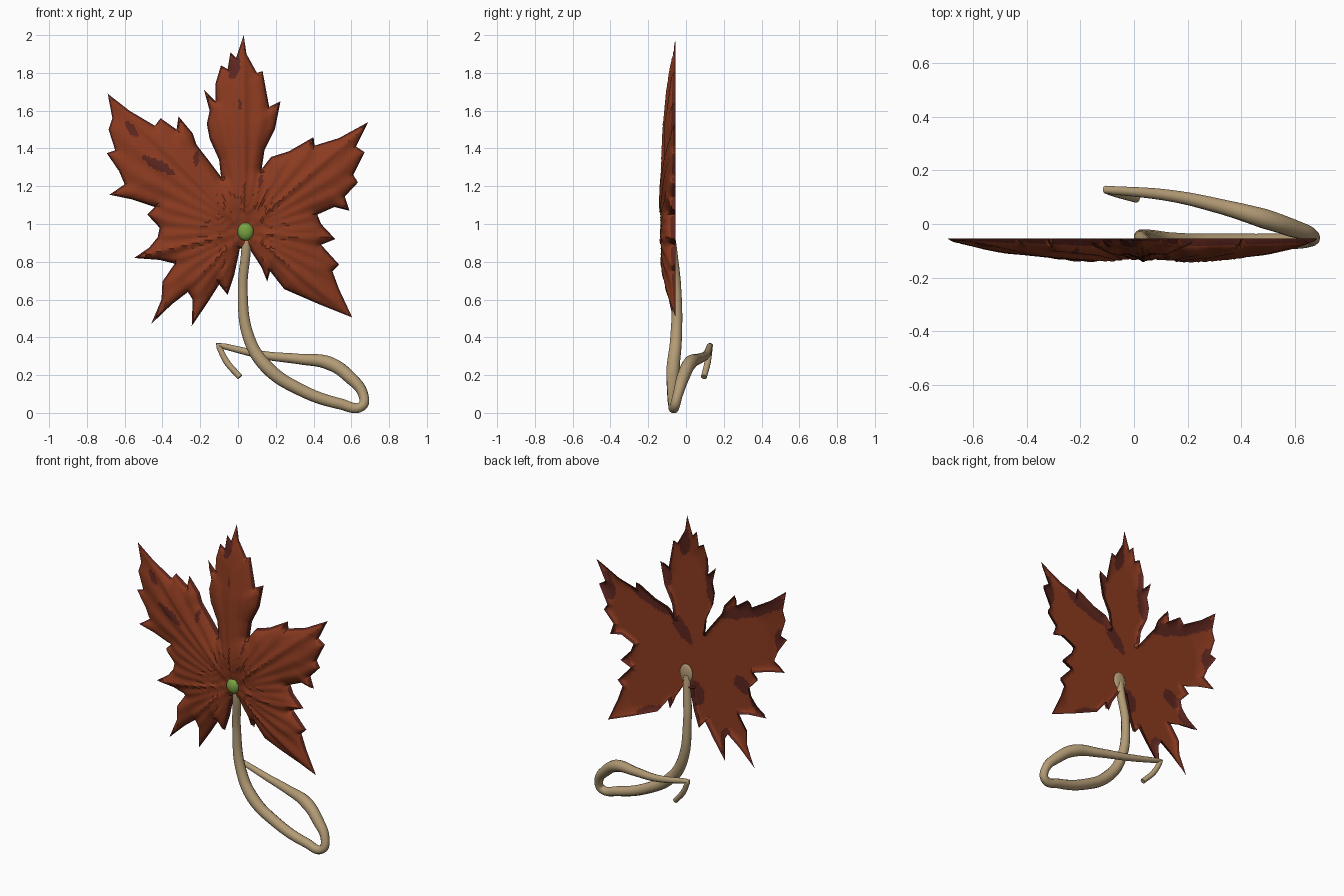
import bpy, math
from mathutils import Vector
from mathutils.geometry import delaunay_2d_cdt

cube = bpy.data.objects.get("Cube")
if cube:
    bpy.data.objects.remove(cube, do_unlink=True)


def material(name, rgb):
    mat = bpy.data.materials.new(name)
    mat.use_nodes = True
    colour = (*rgb, 1)
    mat.diffuse_color = colour
    mat.node_tree.nodes["Principled BSDF"].inputs["Base Color"].default_value = colour
    return mat


RUST = material("rust red", (.26, .043, .014))
MAROON = material("dark maroon", (.11, .019, .013))
TAN = material("tan stem", (.45, .33, .18))
GREEN = material("bud green", (.19, .36, .055))

# Leaf outline, lobe by lobe, counter-clockwise from the top tip (x, z)
top_left_edge = [(.03, 2), (-.01, 1.88), (-.04, 1.91), (-.055, 1.82), (-.09, 1.84),
                 (-.12, 1.74), (-.12, 1.65), (-.18, 1.71), (-.15, 1.6), (-.165, 1.53),
                 (-.15, 1.45), (-.1, 1.34), (-.09, 1.25)]
upper_left_lobe = [(-.15, 1.33), (-.22, 1.42), (-.24, 1.48), (-.315, 1.57), (-.325, 1.5),
                   (-.41, 1.56), (-.44, 1.52), (-.575, 1.6), (-.69, 1.69), (-.665, 1.56),
                   (-.685, 1.5), (-.65, 1.39), (-.695, 1.375), (-.63, 1.28), (-.6, 1.21),
                   (-.68, 1.155), (-.56, 1.13), (-.44, 1.09), (-.48, 1.05), (-.415, .98)]
lower_left_lobe = [(-.425, .93), (-.47, .875), (-.55, .82), (-.415, .81), (-.335, .79),
                   (-.4, .695), (-.405, .6), (-.46, .47), (-.35, .575), (-.265, .64),
                   (-.24, .6), (-.245, .46), (-.16, .585), (-.1, .68), (-.055, .625),
                   (-.02, .73), (.01, .87)]
lower_right_lobe = [(.06, .87), (.125, .77), (.155, .695), (.17, .75), (.245, .655),
                    (.43, .575), (.605, .505), (.535, .655), (.5, .75), (.535, .785),
                    (.44, .89), (.515, .92), (.44, 1), (.42, 1.05)]
upper_right_lobe = [(.51, 1.09), (.59, 1.07), (.565, 1.145), (.635, 1.22), (.61, 1.26),
                    (.67, 1.38), (.625, 1.41), (.69, 1.54), (.535, 1.455), (.405, 1.415),
                    (.4, 1.46), (.27, 1.385), (.175, 1.355), (.125, 1.29)]
top_right_edge = [(.14, 1.39), (.195, 1.5), (.225, 1.65), (.165, 1.62), (.13, 1.81),
                  (.1, 1.8), (.045, 1.9)]
outline = [Vector(p) for p in top_left_edge + upper_left_lobe + lower_left_lobe
           + lower_right_lobe + upper_right_lobe + top_right_edge]
sides = list(zip(outline, outline[1:] + outline[:1]))

CENTRE = Vector((.04, .96))
TIPS = [Vector(p) for p in [(.03, 2), (-.69, 1.69), (-.55, .82), (-.46, .47),
                            (.605, .505), (.53, .92), (.69, 1.54)]]
RIM_Y = -.055
STEP = .015


def rim_distance(p):
    best = 9
    for a, b in sides:
        e = b - a
        t = max(0, min(1, (p - a).dot(e) / e.length_squared))
        best = min(best, (a + e * t - p).length)
    return best


def inside(p):
    hit = False
    for a, b in sides:
        if (a.y > p.y) != (b.y > p.y):
            if p.x < a.x + (p.y - a.y) / (b.y - a.y) * (b.x - a.x):
                hit = not hit
    return hit


def bulge(p, d):
    """Cupped blade: steep rim, thinning to the tips, dipping at the stalk."""
    q = p - CENTRE
    r = max(q.length, 1e-4)
    reach = .88 + .2 * q.y / r
    taper = max(.15, 1 - (r / reach) ** 2)
    steep = 1 - math.exp(-d / .006)
    broad = 1 - math.exp(-d / .05)
    return taper * (.032 * steep + .053 * broad) - .035 * broad * math.exp(-(r / .12) ** 2)


def vein_relief(p, d):
    """Ribs to the lobe tips and a fan of fine folds between them."""
    q = p - CENTRE
    r = q.length
    rib = 0
    for tip in TIPS:
        axis = (tip - CENTRE).normalized()
        if q.dot(axis) > 0:
            across = q.x * axis.y - q.y * axis.x
            rib = max(rib, .007 * math.exp(-(across / .013) ** 2))
    fold = .004 * math.sin(math.atan2(q.y, q.x) * 36) * min(1, r / .1)
    return (rib + fold) * min(1, d / .05)


# Sample the rim, an inset ring and a triangular grid within
points, ring = [], []
for a, b in sides:
    n = max(1, round((b - a).length / STEP))
    normal = Vector((a.y - b.y, b.x - a.x)).normalized()
    for i in range(n):
        p = a.lerp(b, i / n)
        points.append(p)
        ring.append(p + normal * .009)
count = len(points)
edges = [(i, (i + 1) % count) for i in range(count)]
points += [p for p in ring if inside(p) and rim_distance(p) > .007]
for row in range(int(1.6 / STEP)):
    for col in range(int(1.5 / STEP)):
        p = Vector((-.72 + (col + row % 2 / 2) * STEP, .45 + row * STEP))
        if inside(p) and rim_distance(p) > .016:
            points.append(p)
flat, _, tris, *_ = delaunay_2d_cdt(points, edges, [], 1, 1e-5)

# Cupped front sheet and shallow flat-bottomed back sheet share the rim
verts, back_index = [], []
depth = [rim_distance(p) for p in flat]
heights = [bulge(p, d) for p, d in zip(flat, depth)]
for p, d, h in zip(flat, depth, heights):
    verts.append((p.x, RIM_Y - h - vein_relief(p, d), p.y))
for i, (p, d, h) in enumerate(zip(flat, depth, heights)):
    if d < 1e-4:
        back_index.append(i)
    else:
        back_index.append(len(verts))
        verts.append((p.x, RIM_Y - min(.6 * h, .022), p.y))
faces = [tuple(t) for t in tris] + [tuple(back_index[i] for i in reversed(t)) for t in tris]
mesh = bpy.data.meshes.new("leaf_blade")
mesh.from_pydata(verts, [], faces)
mesh.materials.append(RUST)
mesh.materials.append(MAROON)

# Dark blotches: (x, z, half length, half width, tilt)
front_spots = [(-.56, 1.5, .055, .02, -.9), (-.42, 1.31, .09, .025, -.5),
               (-.22, 1.35, .04, .014, 1.5), (-.02, 1.83, .06, .03, 1.4),
               (.12, 1.23, .04, .012, 1.5), (.01, 1.63, .03, .009, 1.5)]
back_spots = [(.09, 1.24, .11, .045, .85), (-.02, .84, .08, .06, 1.2),
              (-.36, .98, .07, .05, .5), (-.24, .58, .09, .04, 1.5), (-.47, .87, .07, .04, .8),
              (-.45, 1.51, .27, .05, -.45), (-.64, 1.33, .1, .04, 1.5),
              (-.13, 1.6, .16, .04, 1.5), (.19, 1.58, .12, .03, 1.5), (.06, 1.82, .1, .04, 1.6),
              (.62, 1.38, .1, .05, 1.3), (.3, 1.37, .18, .045, .35), (.5, .92, .06, .04, 1),
              (.3, .64, .12, .03, -.4)]


def spotted(p, spots):
    for x, z, long, wide, tilt in spots:
        dx, dz = p.x - x, p.z - z
        u = dx * math.cos(tilt) + dz * math.sin(tilt)
        v = dz * math.cos(tilt) - dx * math.sin(tilt)
        wobble = .2 * math.sin(dx * 60) * math.sin(dz * 50)
        if (u / long) ** 2 + (v / wide) ** 2 < 1 + wobble:
            return True
    return False


for face in mesh.polygons:
    front = face.index < len(tris)
    c = face.center
    on_rim = rim_distance(Vector((c.x, c.z))) < (.0065 if front else .01)
    face.material_index = int(on_rim or spotted(c, front_spots if front else back_spots))
leaf = bpy.data.objects.new("leaf_blade", mesh)
bpy.context.collection.objects.link(leaf)


def smooth(obj, degrees):
    bpy.ops.object.select_all(action="DESELECT")
    obj.select_set(True)
    bpy.context.view_layer.objects.active = obj
    bpy.ops.object.shade_smooth_by_angle(angle=math.radians(degrees))


smooth(leaf, 40)

# Looping stalk: (x, y, z, radius), with a sharp kink near its end
path = [(.045, -.08, .94, .022), (.043, -.073, .87, .026), (.025, -.05, .65, .026),
        (.06, -.053, .39, .032), (.155, -.068, .24, .036), (.325, -.068, .125, .033),
        (.54, -.065, .048, .03), (.655, -.06, .035, .026), (.665, -.045, .09, .026),
        (.59, -.015, .19, .034), (.485, .02, .262, .037), (.325, .065, .285, .028),
        (.14, .105, .305, .022), (-.105, .128, .36, .015), (-.06, .115, .27, .017),
        (.01, .095, .19, .016)]
curve = bpy.data.curves.new("stalk", "CURVE")
curve.dimensions = "3D"
curve.bevel_depth = 1
curve.bevel_resolution = 4
curve.resolution_u = 8
curve.use_fill_caps = True
spline = curve.splines.new("BEZIER")
spline.bezier_points.add(len(path) - 1)
for point, (x, y, z, radius) in zip(spline.bezier_points, path):
    point.co = (x, y, z)
    point.radius = radius
    point.handle_left_type = point.handle_right_type = "VECTOR" if x < -.1 else "AUTO"
curve.materials.append(TAN)
stalk = bpy.data.objects.new("stalk", curve)
bpy.context.collection.objects.link(stalk)
bpy.ops.object.select_all(action="DESELECT")
stalk.select_set(True)
bpy.context.view_layer.objects.active = stalk
bpy.ops.object.convert(target="MESH")
smooth(bpy.context.object, 60)


def ellipsoid(name, location, scale, mat):
    bpy.ops.mesh.primitive_uv_sphere_add(segments=20, ring_count=12, location=location)
    obj = bpy.context.object
    obj.name = name
    obj.scale = scale
    obj.data.materials.append(mat)
    smooth(obj, 60)


# Bud in front of the blade, flared stalk end behind it
ellipsoid("bud", (.04, -.108, .96), (.043, .03, .048), GREEN)
ellipsoid("stalk_flare", (.05, -.076, .95), (.045, .014, .06), TAN)
